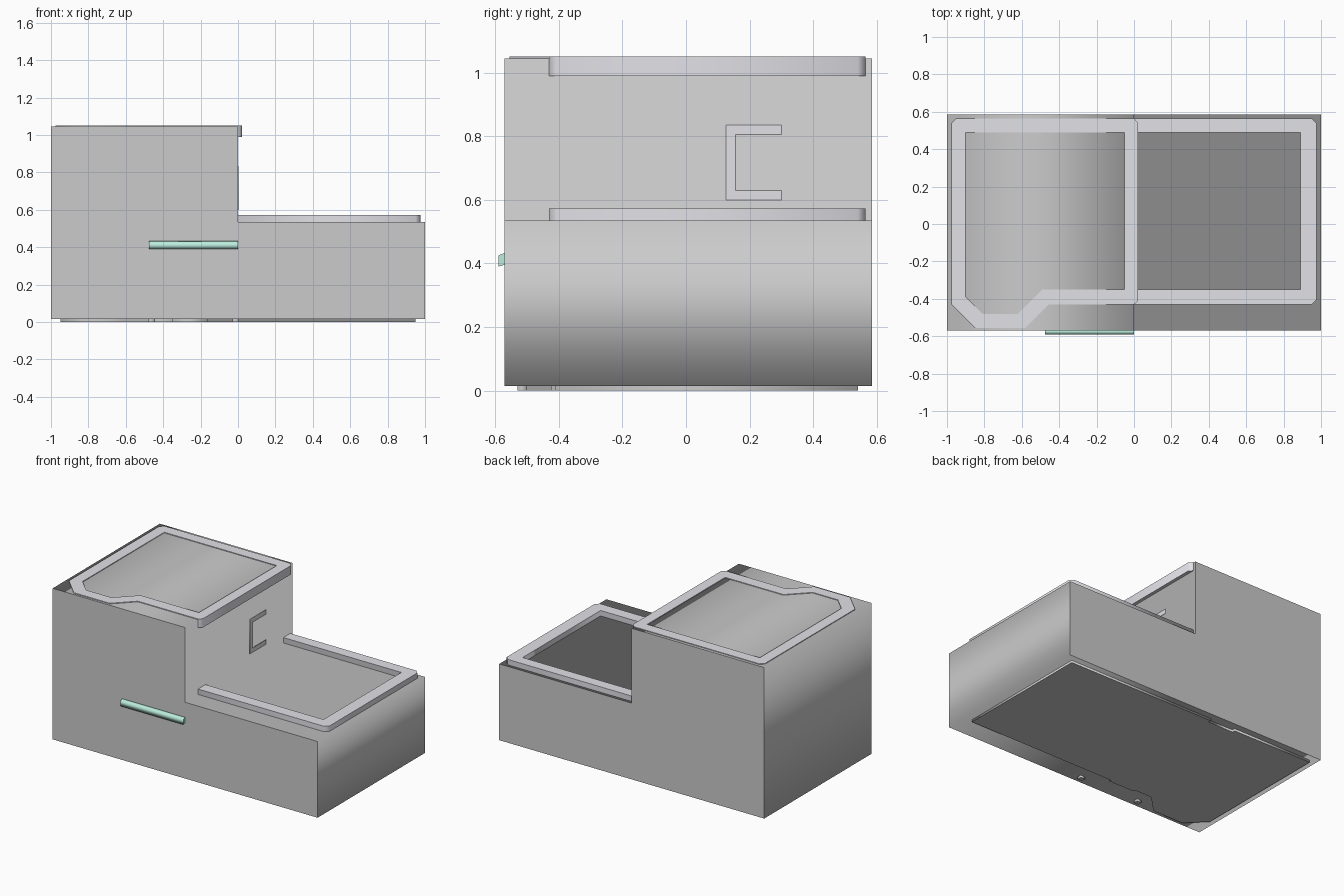
import bpy
from mathutils import Matrix

if "Cube" in bpy.data.objects:
    bpy.data.objects.remove(bpy.data.objects["Cube"])

# Local (u, v, depth) axes mapped to world for each drawing plane
PLANES = {
    "xy": Matrix(((1, 0, 0), (0, 1, 0), (0, 0, 1))),
    "xz": Matrix(((1, 0, 0), (0, 0, -1), (0, 1, 0))),
    "yz": Matrix(((0, 0, 1), (1, 0, 0), (0, 1, 0))),
}


def material(name, rgb):
    mat = bpy.data.materials.new(name)
    mat.diffuse_color = (*rgb, 1)
    mat.use_nodes = True
    mat.node_tree.nodes["Principled BSDF"].inputs["Base Color"].default_value = mat.diffuse_color
    return mat


def slab(name, loops, d0, d1, plane="xy", mat=None):
    """Extrude closed outlines (extra loops are holes) from depth d0 to d1."""
    curve = bpy.data.curves.new(name, "CURVE")
    curve.dimensions = "2D"
    curve.fill_mode = "BOTH"
    curve.extrude = (d1 - d0) / 2
    for pts in loops:
        spline = curve.splines.new("POLY")
        spline.points.add(len(pts) - 1)
        for p, (u, v) in zip(spline.points, pts):
            p.co = (u, v, 0, 1)
        spline.use_cyclic_u = True
    ob = bpy.data.objects.new(name, curve)
    bpy.context.collection.objects.link(ob)
    bpy.ops.object.select_all(action="DESELECT")
    ob.select_set(True)
    bpy.context.view_layer.objects.active = ob
    bpy.ops.object.convert(target="MESH")
    ob = bpy.context.object
    ob.name = name
    ob.data.transform(Matrix.Translation((0, 0, (d0 + d1) / 2)))
    ob.data.transform(PLANES[plane].to_4x4())
    if mat:
        ob.data.materials.clear()
        ob.data.materials.append(mat)
    return ob


def rect(u0, u1, v0, v1):
    return [(u0, v0), (u1, v0), (u1, v1), (u0, v1)]


trim = material("trim_grey", (0.75, 0.75, 0.8))
green = material("strip_green", (0.5, 0.85, 0.72))

# Stepped main body
slab("stepped_body", [[(-1, 0.015), (1, 0.015), (1, 0.535), (0, 0.535),
                       (0, 1.045), (-1, 1.045)]], -0.585, 0.57, "xz")

# Upper rim with front bulge, overhanging the step
upper_outer = [(0.022, 0.54), (0, 0.565), (-0.95, 0.565), (-0.975, 0.54),
               (-0.975, -0.43), (-0.85, -0.555), (-0.58, -0.555),
               (-0.455, -0.43), (0, -0.43), (0.022, -0.41)]
upper_inner = [(-0.05, 0.49), (-0.9, 0.49), (-0.9, -0.39), (-0.81, -0.48),
               (-0.62, -0.48), (-0.49, -0.35), (-0.05, -0.35)]
slab("upper_rim", [upper_outer, upper_inner], 0.99, 1.05, mat=trim)

# Lower rim, open towards the wall
slab("lower_rim", [[(0, -0.43), (0.95, -0.43), (0.975, -0.405), (0.975, 0.54),
                    (0.95, 0.565), (0, 0.565), (0, 0.49), (0.89, 0.49),
                    (0.89, -0.35), (0, -0.35)]], 0.53, 0.572, mat=trim)

# Foot plate with back notch, front tab and bulge
slab("foot_plate", [[(0.95, 0.54), (-0.16, 0.54), (-0.16, 0.52), (-0.35, 0.52),
                     (-0.35, 0.54), (-0.95, 0.54), (-0.95, -0.41),
                     (-0.83, -0.53), (-0.6, -0.53), (-0.48, -0.41),
                     (-0.35, -0.41), (-0.35, -0.425), (-0.16, -0.425),
                     (-0.16, -0.41), (0.95, -0.41)]], 0, 0.016)
for i, x in enumerate((-0.48, -0.03)):
    slab(f"foot_tab_{i + 1}", [rect(x, x + 0.035, -0.53, -0.5)], 0, 0.016)

# Flat bracket on the step wall
slab("wall_bracket", [[(0.3, 0.6), (0.3, 0.63), (0.155, 0.63), (0.155, 0.805),
                       (0.3, 0.805), (0.3, 0.835), (0.125, 0.835),
                       (0.125, 0.6)]], -0.005, 0.002, "yz", trim)

# Green front strip
slab("front_strip", [[(-0.59, 0.39), (-0.565, 0.397), (-0.565, 0.435),
                      (-0.59, 0.425)]], -0.475, 0, "yz", green)
